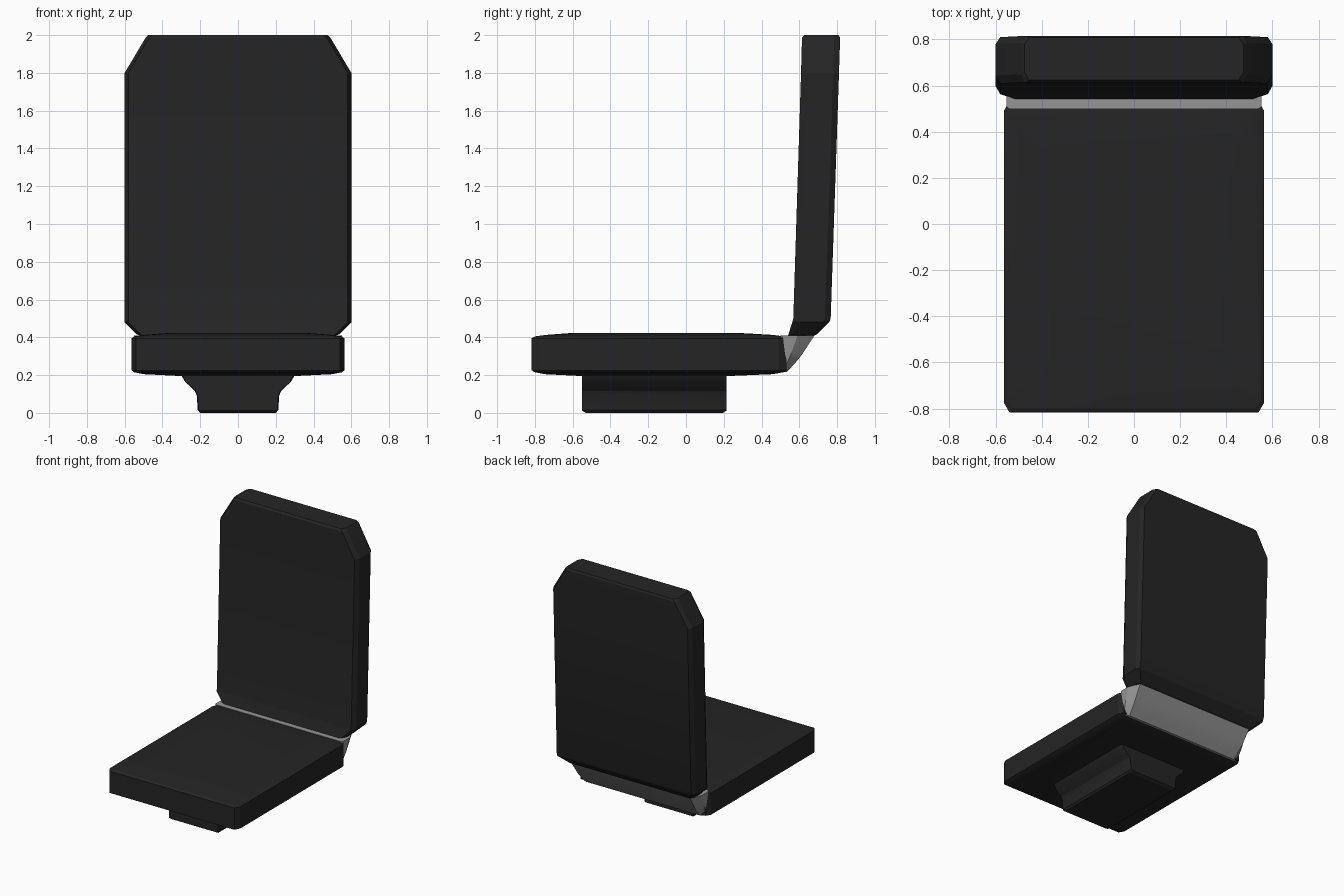
import bpy, bmesh

if "Cube" in bpy.data.objects:
    bpy.data.objects.remove(bpy.data.objects["Cube"])


def material(name, value):
    m = bpy.data.materials.new(name)
    m.diffuse_color = (value, value, value, 1)
    m.use_nodes = True
    m.node_tree.nodes["Principled BSDF"].inputs["Base Color"].default_value = m.diffuse_color
    return m


def loft(name, rings, mat):
    """Skin matching point loops and cap both ends."""
    bm = bmesh.new()
    loops = [[bm.verts.new(p) for p in ring] for ring in rings]
    n = len(loops[0])
    for a, b in zip(loops, loops[1:]):
        for i in range(n):
            j = (i + 1) % n
            bm.faces.new((a[i], a[j], b[j], b[i]))
    bm.faces.new(loops[0][::-1])
    bm.faces.new(loops[-1])
    bmesh.ops.recalc_face_normals(bm, faces=bm.faces)
    mesh = bpy.data.meshes.new(name)
    bm.to_mesh(mesh)
    bm.free()
    mesh.materials.append(mat)
    ob = bpy.data.objects.new(name, mesh)
    bpy.context.collection.objects.link(ob)
    bpy.ops.object.select_all(action='DESELECT')
    ob.select_set(True)
    bpy.context.view_layer.objects.active = ob
    bpy.ops.object.shade_smooth_by_angle(angle=0.35)
    return ob


def ring(z, hx, y0, y1, front, back):
    """Horizontal rectangle with cut corners; front/back = (cut x, cut y)."""
    half = [(hx - front[0], y0), (hx, y0 + front[1]),
            (hx, y1 - back[1]), (hx - back[0], y1)]
    return [(x, y, z) for x, y in half] + [(-x, y, z) for x, y in half[::-1]]


black = material("black_padding", 0.018)
grey = material("grey_hinge", 0.3)

# Seat cushion with softly domed top and bottom
seat = [(0.195, 0.30, -0.55, 0.22), (0.205, 0.50, -0.75, 0.46),
        (0.215, 0.55, -0.80, 0.515), (0.225, 0.563, -0.817, 0.533),
        (0.395, 0.563, -0.817, 0.533), (0.405, 0.55, -0.80, 0.515),
        (0.413, 0.50, -0.74, 0.46), (0.422, 0.38, -0.62, 0.30)]
loft("seat", [ring(*r, (0.023, 0.04), (0.023, 0.04)) for r in seat], black)

# Leaning backrest
back = [(0.405, 0.50, 0.54, 0.67), (0.415, 0.535, 0.542, 0.692),
        (0.48, 0.60, 0.563, 0.758), (0.50, 0.60, 0.568, 0.766),
        (1.80, 0.60, 0.609, 0.81), (1.985, 0.49, 0.614, 0.816),
        (2.0, 0.475, 0.625, 0.808)]
loft("backrest", [ring(*r, (0.02, 0.035), (0.02, 0.03)) for r in back], black)

# Hinge block between seat and backrest
hinge = [(0.217, 0.53, 0.50, 0.535, 0.02), (0.28, 0.54, 0.50, 0.592, 0.05),
         (0.31, 0.545, 0.50, 0.615, 0.06), (0.41, 0.552, 0.50, 0.68, 0.09)]
loft("hinge", [ring(z, h, a, b, (0.01, 0.01), (0.04, c))
               for z, h, a, b, c in hinge], grey)

# Flared base, one profile run from front to back
half = [(0.20, 0.0), (0.213, 0.015), (0.218, 0.09), (0.228, 0.115),
        (0.28, 0.165), (0.292, 0.185), (0.30, 0.20)]
profile = half + [(-x, z) for x, z in half[::-1]]
loft("base", [[(x * s, y, max(z, lift)) for x, z in profile]
              for y, s, lift in ((-0.55, 0.98, 0.012), (-0.53, 1, 0),
                                 (0.195, 1, 0), (0.215, 0.98, 0.012))], black)
